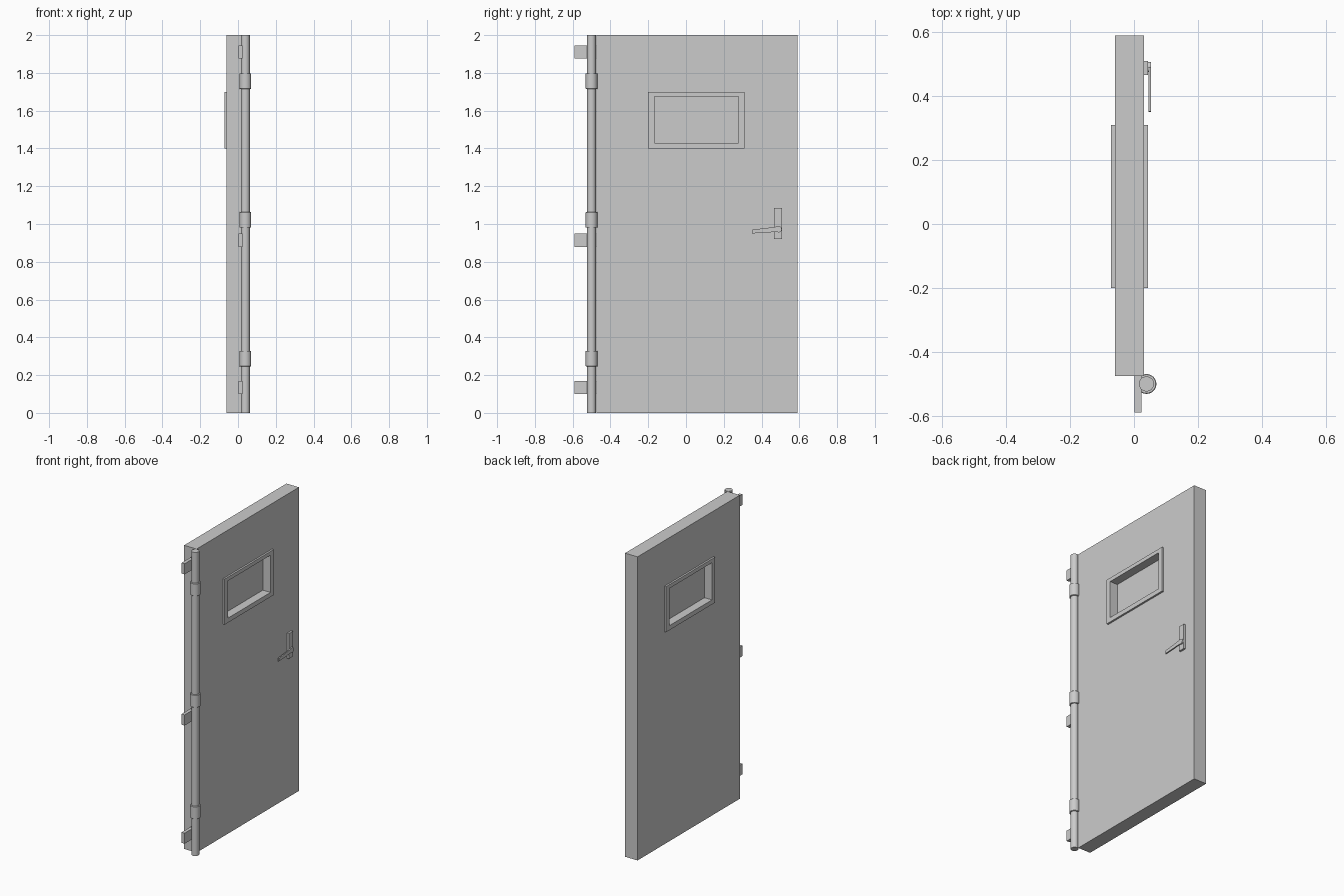
import bpy, bmesh, math

if "Cube" in bpy.data.objects:
    bpy.data.objects.remove(bpy.data.objects["Cube"])


def add_object(name, bm):
    bmesh.ops.recalc_face_normals(bm, faces=bm.faces[:])
    me = bpy.data.meshes.new(name)
    bm.to_mesh(me)
    bm.free()
    ob = bpy.data.objects.new(name, me)
    bpy.context.collection.objects.link(ob)
    return ob


def prism(name, outline, x0, x1):
    """Extrude a (y, z) outline along x."""
    bm = bmesh.new()
    face = bm.faces.new([bm.verts.new((x0, y, z)) for y, z in outline])
    new = bmesh.ops.extrude_face_region(bm, geom=[face])["geom"]
    bmesh.ops.translate(bm, vec=(x1 - x0, 0, 0),
                        verts=[v for v in new if isinstance(v, bmesh.types.BMVert)])
    return add_object(name, bm)


def rect(y0, y1, z0, z1):
    return [(y0, z0), (y1, z0), (y1, z1), (y0, z1)]


def ring(name, outer, inner, x0, x1):
    """Rectangular panel with a rectangular through-opening."""
    bm = bmesh.new()
    loops = [[bm.verts.new((x, y, z)) for y, z in pts]
             for x, pts in ((x0, outer), (x1, outer), (x1, inner), (x0, inner))]
    for a, b in zip(loops, loops[1:] + loops[:1]):
        for i in range(4):
            j = (i + 1) % 4
            bm.faces.new((a[i], a[j], b[j], b[i]))
    return add_object(name, bm)


def cylinder(name, radius, depth, location, rotation=(0, 0, 0), bevel=0):
    bpy.ops.mesh.primitive_cylinder_add(vertices=32, radius=radius, depth=depth,
                                        location=location, rotation=rotation)
    ob = bpy.context.object
    ob.name = name
    bpy.ops.object.shade_smooth_by_angle(angle=math.radians(35))
    if bevel:
        mod = ob.modifiers.new("edge_bevel", "BEVEL")
        mod.width = bevel
        mod.segments = 1
    return ob


# Door leaf, window surround and glass
surround = rect(-0.2, 0.31, 1.4, 1.7)
opening = rect(-0.168, 0.277, 1.43, 1.675)
ring("door_leaf", rect(-0.475, 0.59, 0, 2), surround, -0.06, 0.031)
ring("window_frame", surround, opening, -0.072, 0.043)
prism("window_pane", opening, -0.017, -0.013)

# Hinge pole with collars
POLE = (0.039, -0.5)
cylinder("hinge_pole", 0.0235, 2.0, (*POLE, 1.0))
for z in (0.287, 1.022, 1.756):
    cylinder("hinge_collar", 0.031, 0.083, (*POLE, z), bevel=0.002)

# Wall mounting tabs
for z in (0.135, 0.914, 1.91):
    prism("mounting_tab", rect(-0.59, -0.475, z - 0.035, z + 0.035), 0.002, 0.024)

# Handle: back plate, spindle and tapered lever
prism("handle_plate", rect(0.466, 0.509, 0.92, 1.086), 0.031, 0.044)
cylinder("handle_spindle", 0.016, 0.013, (0.0465, 0.491, 0.972), (0, math.pi / 2, 0))
prism("handle_lever",
      [(0.35, 0.95), (0.46, 0.957), (0.487, 0.957), (0.503, 0.966),
       (0.503, 0.98), (0.49, 0.988), (0.46, 0.983), (0.352, 0.97)],
      0.046, 0.053)
